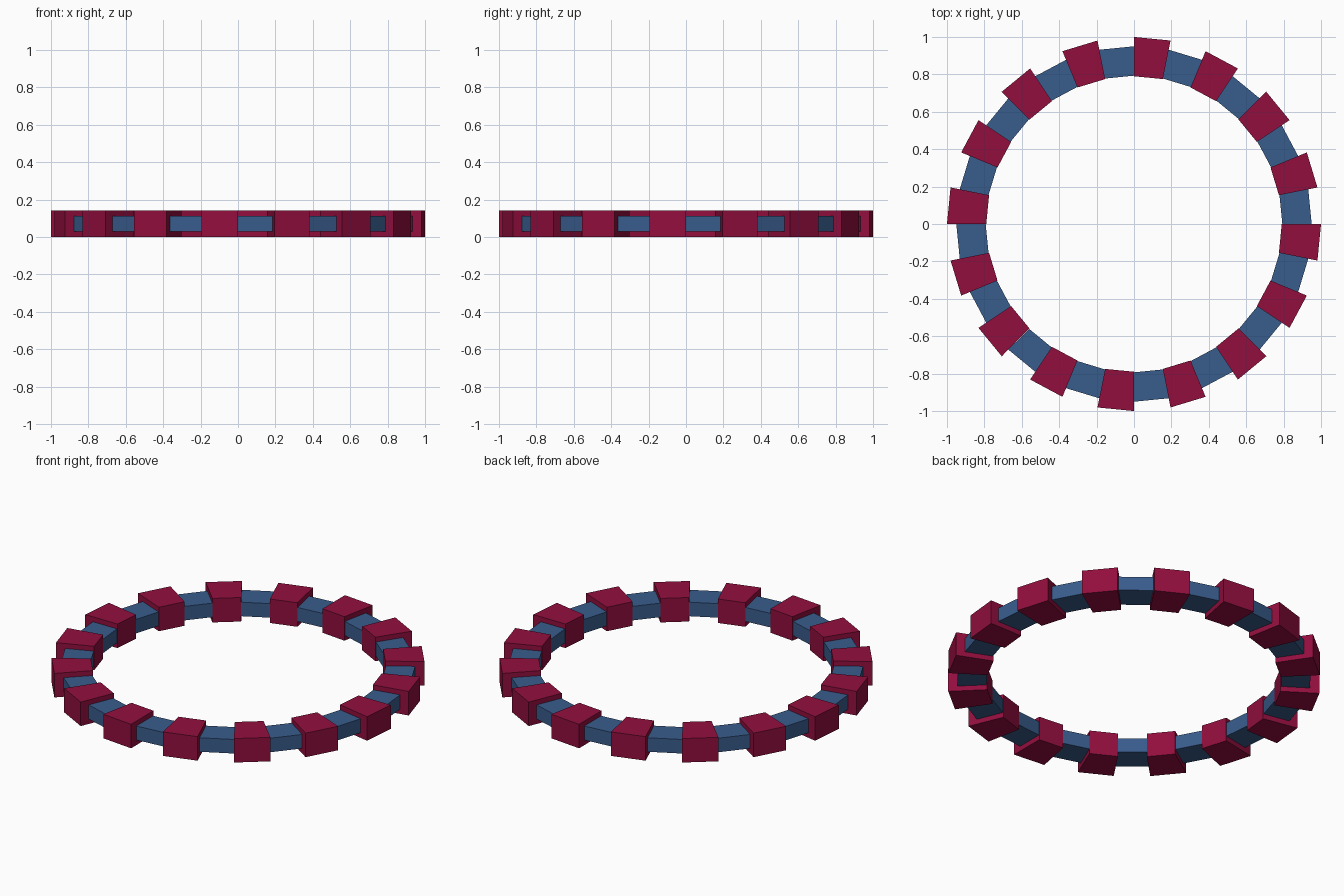
import bpy, bmesh, math

if "Cube" in bpy.data.objects:
    bpy.data.objects.remove(bpy.data.objects["Cube"])

SEGMENTS = 32
STEP = 2 * math.pi / SEGMENTS


def material(name, rgb):
    m = bpy.data.materials.new(name)
    m.diffuse_color = (*rgb, 1)
    m.use_nodes = True
    m.node_tree.nodes["Principled BSDF"].inputs["Base Color"].default_value = m.diffuse_color
    return m


def ring_blocks(name, first, r_in, r_out, z0, z1, mat):
    """Every second wedge of a 32-sided ring, as closed six-sided blocks."""
    bm = bmesh.new()
    section = [(r_in, z0), (r_out, z0), (r_out, z1), (r_in, z1)]
    for i in range(first, SEGMENTS, 2):
        a, b = [[bm.verts.new((r * math.cos(t), r * math.sin(t), z)) for r, z in section]
                for t in (i * STEP, (i + 1) * STEP)]
        bm.faces.new(a)
        bm.faces.new(b[::-1])
        for k in range(4):
            n = (k + 1) % 4
            bm.faces.new((a[k], b[k], b[n], a[n]))
    bmesh.ops.recalc_face_normals(bm, faces=bm.faces)
    mesh = bpy.data.meshes.new(name)
    bm.to_mesh(mesh)
    bm.free()
    mesh.materials.append(mat)
    obj = bpy.data.objects.new(name, mesh)
    bpy.context.collection.objects.link(obj)


# Thin blue links and larger crimson blocks alternate round the ring
ring_blocks("ring_links", 0, 0.793, 0.95, 0.03, 0.113, material("blue", (0.040, 0.107, 0.262)))
ring_blocks("ring_blocks", 1, 0.79, 1.0, 0.0, 0.142, material("crimson", (0.288, 0.0045, 0.048)))
